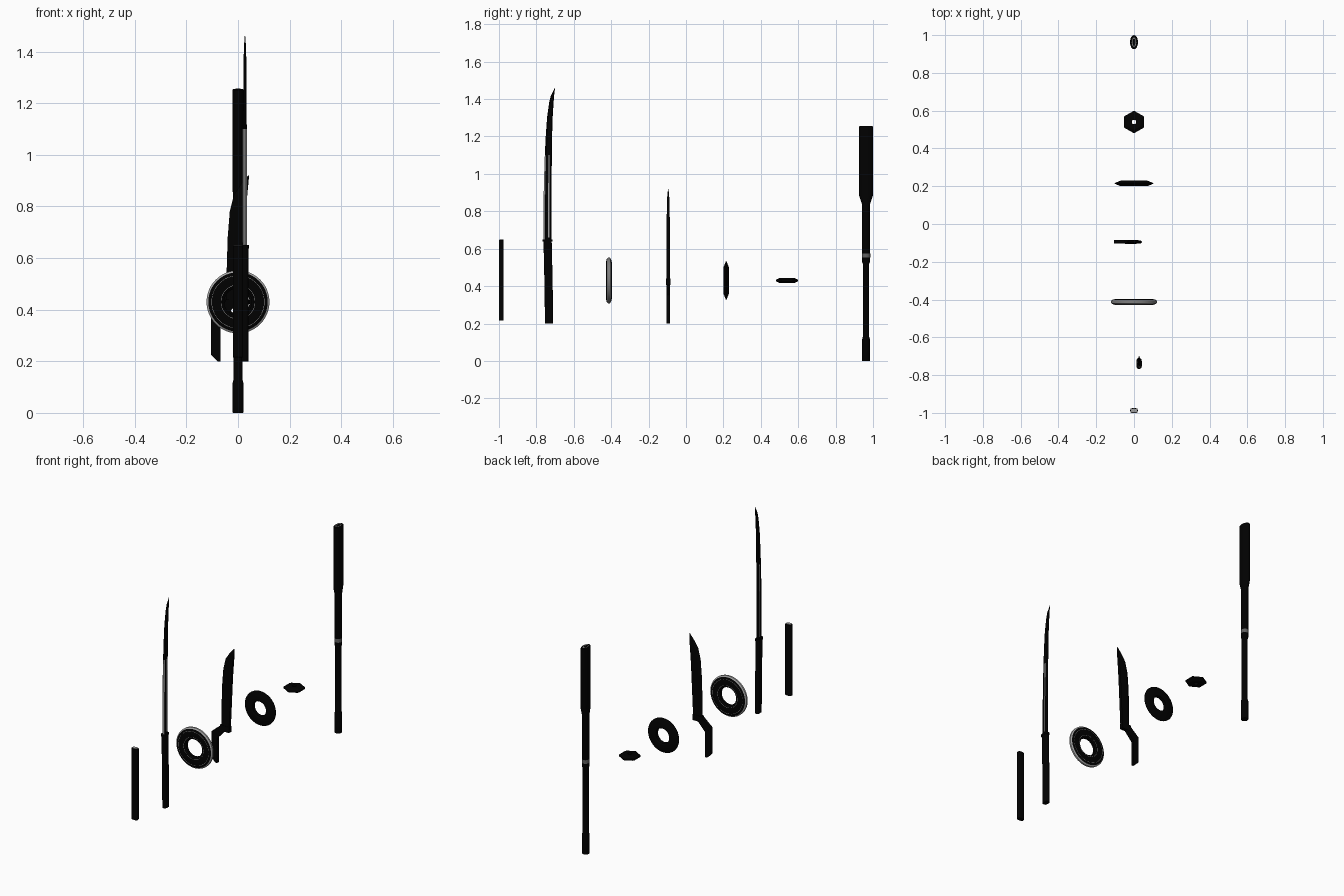
import bpy, bmesh, math

if "Cube" in bpy.data.objects:
    bpy.data.objects.remove(bpy.data.objects["Cube"])


def material(name, v):
    m = bpy.data.materials.new(name)
    m.diffuse_color = (v, v, v, 1)
    m.use_nodes = True
    m.node_tree.nodes["Principled BSDF"].inputs["Base Color"].default_value = m.diffuse_color
    return m


BLACK = material("black", 0.0003)
GREY = material("grey", 0.36)
DARK = material("dark_grey", 0.12)


def loft(name, rings, mats=(BLACK,), wrap=False, rule=None, smooth=True):
    """Skin a list of equal-sized point rings; wrap joins last to first."""
    bm = bmesh.new()
    vs = [[bm.verts.new(p) for p in r] for r in rings]
    n, m = len(rings[0]), len(rings)
    for i in range(m if wrap else m - 1):
        a, b = vs[i], vs[(i + 1) % m]
        for j in range(n):
            k = (j + 1) % n
            bm.faces.new((a[j], a[k], b[k], b[j]))
    if not wrap:
        bm.faces.new(vs[0][::-1])
        bm.faces.new(vs[-1])
    bmesh.ops.recalc_face_normals(bm, faces=bm.faces[:])
    if rule:
        for f in bm.faces:
            f.material_index = rule(f.calc_center_median(), f.normal)
    me = bpy.data.meshes.new(name)
    bm.to_mesh(me)
    bm.free()
    for mt in mats:
        me.materials.append(mt)
    ob = bpy.data.objects.new(name, me)
    bpy.context.collection.objects.link(ob)
    if smooth:
        bpy.ops.object.select_all(action='DESELECT')
        bpy.context.view_layer.objects.active = ob
        ob.select_set(True)
        bpy.ops.object.shade_smooth_by_angle(angle=math.radians(30))
    return ob


def ellipse(cx, cy, z, rx, ry, n=20, power=1.0):
    """Horizontal oval ring; power under 1 squares it off."""
    out = []
    for i in range(n):
        t = 2 * math.pi * i / n
        c, s = math.cos(t), math.sin(t)
        out.append((cx + rx * math.copysign(abs(c) ** power, c),
                    cy + ry * math.copysign(abs(s) ** power, s), z))
    return out


def disc(name, profile, y, mats=(BLACK,), rule=None, n=48):
    """Ring standing upright around the y axis from (radius, offset) points."""
    rings = []
    for i in range(n):
        t = 2 * math.pi * i / n
        rings.append([(r * math.cos(t), y + d, 0.43 + r * math.sin(t)) for r, d in profile])
    return loft(name, rings, mats, True, rule)


def plate(name, outline, y, half):
    """Extruded outline of (x, z) points, centred on y."""
    return loft(name, [[(x, y + s * half, z) for x, z in outline] for s in (-1, 1)],
                smooth=False)


# short stick with grey end
loft("short_stick", [ellipse(0, -0.9875, z, 0.02 - e, 0.0125 - e, 24, 0.5)
                     for z, e in ((0.215, 0.002), (0.217, 0), (0.646, 0), (0.648, 0.002))])
loft("short_stick_cap", [ellipse(0, -0.9875, z, 0.0165, 0.0095, 24, 0.5)
                         for z in (0.646, 0.65)], (GREY,))

# curved sword: grip, guard, blade
SX = 0.027
loft("sword_grip", [ellipse(SX, y, z, 0.014, 0.022, 20, 0.7)
                    for z, y in ((0.2, -0.732), (0.42, -0.735), (0.64, -0.74))])
loft("sword_guard", [ellipse(SX, -0.74, z, 0.015, 0.027, 20, 0.7) for z in (0.638, 0.65)])
blade = []
for z, y0, y1, t in ((0.645, -0.762, -0.72, 0.008), (0.8, -0.762, -0.72, 0.008),
                     (0.95, -0.760, -0.719, 0.0075), (1.1, -0.755, -0.717, 0.007),
                     (1.2, -0.750, -0.716, 0.0065), (1.3, -0.743, -0.713, 0.006),
                     (1.38, -0.732, -0.708, 0.005), (1.42, -0.722, -0.705, 0.004),
                     (1.46, -0.701, -0.700, 0.001)):
    w = y1 - y0
    blade.append([(SX, y0, z), (SX + t, y0 + w * 0.2, z), (SX + t, y1 - w * 0.15, z),
                  (SX, y1, z), (SX - t, y1 - w * 0.15, z), (SX - t, y0 + w * 0.2, z)])
loft("sword_blade", blade, (BLACK, GREY), smooth=False,
     rule=lambda c, nrm: int(0.65 < c.z < 1.1 and nrm.y < -0.3))
# pale grooves on both sides of the sword blade
for s in (-1, 1):
    x = SX + s * 0.0076
    loft("sword_groove", [[(x + dx, y + dy, z) for dx, dy in
                           ((-0.001, -0.003), (0.001, -0.003), (0.001, 0.003), (-0.001, 0.003))]
                          for z, y in ((0.66, -0.734), (0.9, -0.734), (1.1, -0.732))],
         (GREY,), smooth=False)

# large throwing ring: black faces, grey outer rim
disc("large_ring", [(0.053, -0.007), (0.062, -0.014), (0.098, -0.016), (0.115, -0.011),
                    (0.122, -0.005), (0.122, 0.005), (0.115, 0.011), (0.098, 0.016),
                    (0.062, 0.014), (0.053, 0.007)], -0.4125, (BLACK, GREY),
     lambda c, nrm: int(math.hypot(c.x, c.z - 0.43) > 0.115))
# thin pale lines around both faces of the large ring
for s in (-1, 1):
    for r, d in ((0.102, 0.0149), (0.066, 0.0142)):
        disc("large_ring_line", [(r - 0.0007, s * (d - 0.002)), (r - 0.0007, s * (d + 0.0006)),
                                 (r + 0.0007, s * (d + 0.0006)), (r + 0.0007, s * (d - 0.002))],
             -0.4125, (GREY,))

# bent knife: blade lofted from bevelled sections, arm and grip as plates
KY = -0.095
sections = []
for z, x0, x1, t in ((0.42, -0.045, 0.012, 0.009), (0.55, -0.044, 0.018, 0.009),
                     (0.68, -0.040, 0.024, 0.009), (0.78, -0.032, 0.030, 0.008),
                     (0.845, -0.016, 0.036, 0.007), (0.885, 0.010, 0.040, 0.005),
                     (0.92, 0.040, 0.043, 0.001)):
    w = x1 - x0
    sections.append([(x0, KY, z), (x0 + w * 0.3, KY - t, z), (x1, KY - t, z),
                     (x1, KY + t, z), (x0 + w * 0.3, KY + t, z)])
loft("knife_blade", sections, smooth=False)
plate("knife_collar", [(-0.048, 0.405), (0.014, 0.405), (0.014, 0.44), (-0.048, 0.44)], KY, 0.011)
plate("knife_arm", [(-0.105, 0.385), (-0.07, 0.35), (-0.015, 0.41), (-0.04, 0.44)], KY, 0.0095)
plate("knife_grip", [(-0.105, 0.225), (-0.08, 0.2), (-0.068, 0.2), (-0.068, 0.365),
                     (-0.105, 0.385)], KY, 0.0085)

# small throwing ring with a sharpened edge
disc("small_ring", [(0.045, -0.011), (0.05, -0.014), (0.072, -0.014), (0.104, -0.001),
                    (0.104, 0.001), (0.072, 0.014), (0.05, 0.014), (0.045, 0.011)], 0.215)

# flat hexagonal throwing plate with a round centre hole
hexagon = []
for i in range(24):
    t = 2 * math.pi * i / 24
    a = (t + math.pi / 6) % (math.pi / 3) - math.pi / 6   # angle from nearest side middle
    k = math.cos(math.pi / 6) / math.cos(a)
    hexagon.append([(r * math.cos(t), 0.54 + r * math.sin(t), 0.43 + d) for r, d in
                    ((0.012, -0.013), (0.042 * k, -0.013), (0.06 * k, -0.004),
                     (0.06 * k, 0.004), (0.042 * k, 0.013), (0.012, 0.013))])
loft("hex_plate", hexagon, wrap=True, smooth=False)

# long baton with an oval head
BY = 0.9625
loft("baton", [ellipse(0, BY, z, rx, ry, 24) for z, rx, ry in
               ((0, 0.020, 0.020), (0.003, 0.021, 0.021), (0.115, 0.021, 0.021),
                (0.13, 0.017, 0.017), (0.52, 0.017, 0.017), (0.53, 0.020, 0.022),
                (0.84, 0.020, 0.022), (0.885, 0.021, 0.0375), (1.252, 0.021, 0.0375),
                (1.255, 0.019, 0.035))])
loft("baton_band", [ellipse(0, BY, z, 0.0206, 0.0227, 24) for z in (0.552, 0.574)], (DARK,))
# pale inlay on the baton head with a black centre
loft("baton_inlay", [ellipse(0, BY, z, 0.012, 0.024, 24) for z in (1.253, 1.2558)], (GREY,))
loft("baton_inlay_centre", [ellipse(0, BY, z, 0.009, 0.02, 24) for z in (1.253, 1.2564)])
